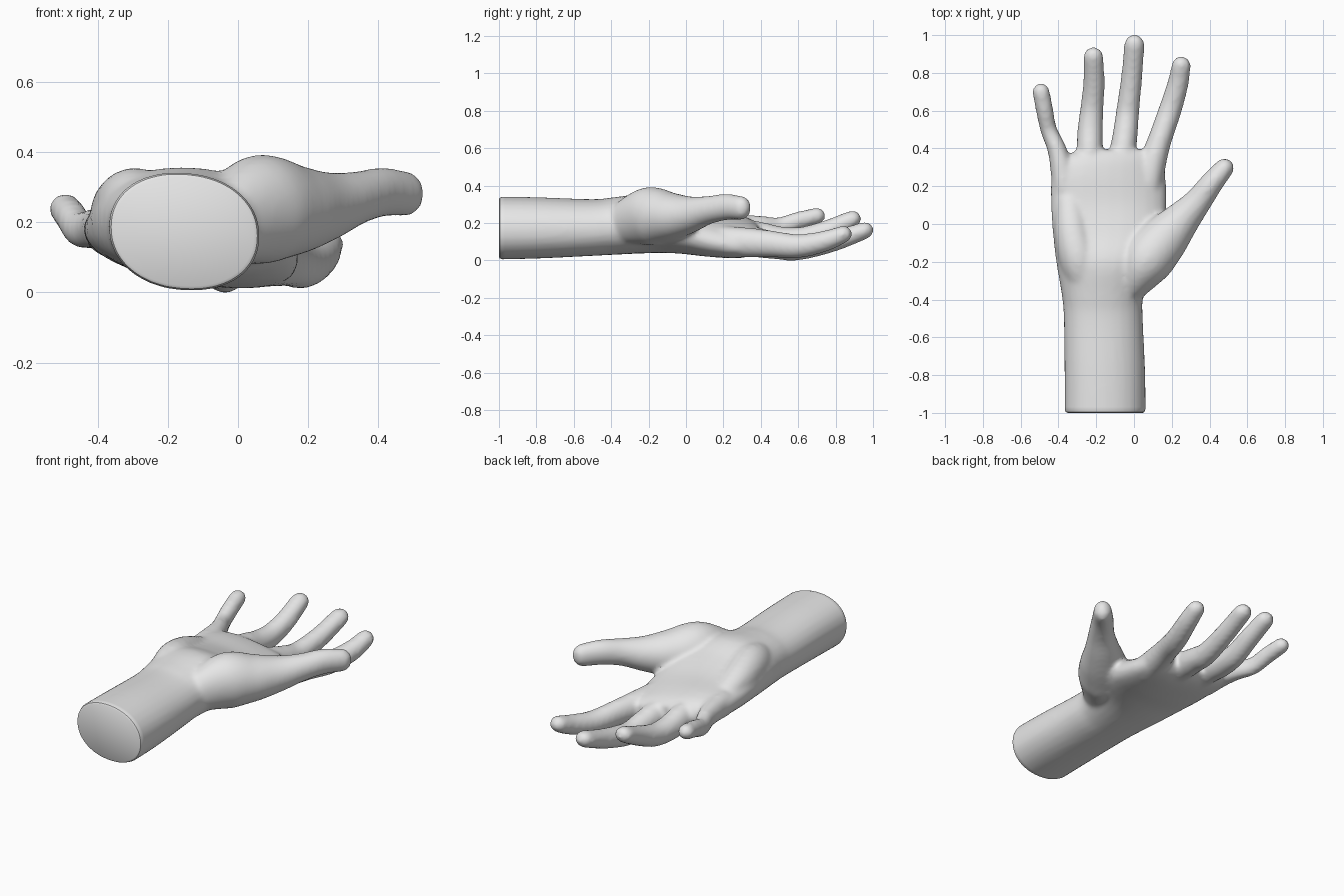
import bpy, bmesh, math
from mathutils import Vector

if "Cube" in bpy.data.objects:
    bpy.data.objects.remove(bpy.data.objects["Cube"])

SIDES = 28
bm = bmesh.new()


def smooth_rows(rows, steps=5):
    """Catmull-Rom interpolation of rows of numbers."""
    out = []
    for i in range(len(rows) - 1):
        a, b, c, d = (rows[max(i - 1, 0)], rows[i], rows[i + 1],
                      rows[min(i + 2, len(rows) - 1)])
        for s in range(steps):
            t = s / steps
            out.append([0.5 * (2 * q + (r - p) * t + (2 * p - 5 * q + 4 * r - w) * t * t
                               + (3 * q - p - 3 * r + w) * t ** 3)
                        for p, q, r, w in zip(a, b, c, d)])
    out.append(list(rows[-1]))
    return out


def loft(rings):
    """Closed skin over rings of (centre, side vector, up vector, squareness)."""
    loops = []
    for c, u, v, n in rings:
        loop = []
        for k in range(SIDES):
            a = 2 * math.pi * k / SIDES
            ca, sa = math.cos(a), math.sin(a)
            loop.append(bm.verts.new(c + u * math.copysign(abs(ca) ** (2 / n), ca)
                                     + v * math.copysign(abs(sa) ** (2 / n), sa)))
        loops.append(loop)
    faces = [bm.faces.new(loops[0]), bm.faces.new(loops[-1])]
    for p, q in zip(loops, loops[1:]):
        for k in range(SIDES):
            j = (k + 1) % SIDES
            faces.append(bm.faces.new((p[k], p[j], q[j], q[k])))
    bmesh.ops.recalc_face_normals(bm, faces=faces)


def digit(path):
    """Tube with a round tip along rows of (x, y, z, half width, half depth)."""
    rows = smooth_rows(path)
    pts = [Vector(r[:3]) for r in rows]
    rings = []
    for i, r in enumerate(rows):
        t = (pts[min(i + 1, len(pts) - 1)] - pts[max(i - 1, 0)]).normalized()
        side = t.cross(Vector((0, 0, 1))).normalized()
        up = side.cross(t)
        w, h = r[3] + 0.004, r[4] + 0.004
        rings.append((pts[i], side * w, up * h, 2))
    for deg in (25, 45, 62, 78):
        c, s = math.cos(math.radians(deg)), math.sin(math.radians(deg))
        rings.append((pts[-1] + t * w * s, side * w * c, up * h * c, 2))
    loft(rings)


# Forearm and palm: y, x min, x max, z min, z max, sideways tilt
body = [
    (-1.10, -.368, .062, .003, .342, -.06),
    (-0.80, -.368, .060, .010, .337, -.06),
    (-0.50, -.372, .047, .024, .327, -.04),
    (-0.38, -.382, .050, .030, .338, -.02),
    (-0.20, -.412, .100, .038, .355, .00),
    (-0.05, -.430, .160, .038, .305, -.05),
    (0.10, -.440, .172, .028, .260, -.12),
    (0.25, -.438, .168, .025, .235, -.17),
    (0.34, -.400, .150, .035, .210, -.17),
    (0.39, -.300, .100, .060, .175, -.14),
]
rings = []
for y, x0, x1, z0, z1, tilt in smooth_rows(body):
    rx = (x1 - x0) / 2
    rings.append((Vector(((x0 + x1) / 2, y, (z0 + z1) / 2)),
                  Vector((rx, 0, tilt * rx)), Vector((0, 0, (z1 - z0) / 2)), 2.15))
loft(rings)

# Heel of the palm on the little finger side
digit([(-.25, -.36, .22, .08, .08), (-.29, -.20, .245, .10, .105),
       (-.325, -.05, .235, .09, .09), (-.34, .10, .21, .07, .06)])

# Thumb with its muscle pad
digit([(-.02, -.34, .20, .08, .11), (.06, -.20, .235, .135, .152),
       (.16, -.08, .235, .125, .125), (.25, .02, .245, .095, .095),
       (.335, .115, .268, .070, .072), (.41, .215, .285, .058, .066),
       (.478, .296, .280, .048, .060)])

# Little, ring, middle and index fingers
digit([(-.37, .18, .175, .06, .07), (-.385, .30, .18, .055, .062),
       (-.41, .40, .18, .046, .054), (-.452, .50, .18, .040, .047),
       (-.473, .60, .212, .042, .044), (-.492, .70, .238, .042, .040)])
digit([(-.24, .22, .14, .07, .08), (-.235, .38, .13, .066, .075),
       (-.232, .50, .112, .063, .066), (-.222, .62, .115, .057, .060),
       (-.212, .75, .158, .053, .052), (-.215, .885, .218, .049, .043)])
digit([(-.08, .22, .11, .07, .08), (-.06, .38, .095, .066, .076),
       (-.046, .48, .078, .062, .068), (-.033, .60, .064, .057, .060),
       (-.012, .78, .100, .052, .052), (.002, .95, .158, .050, .043)])
digit([(.07, .20, .10, .075, .08), (.10, .33, .095, .068, .076),
       (.138, .45, .088, .059, .068), (.19, .60, .076, .057, .060),
       (.232, .74, .102, .052, .052), (.250, .838, .138, .047, .043)])

# Fuse all parts into one skin and soften the joints
mesh = bpy.data.meshes.new("rough_hand")
bm.to_mesh(mesh)
bm.free()
rough = bpy.data.objects.new("rough_hand", mesh)
bpy.context.collection.objects.link(rough)
remesh = rough.modifiers.new("fuse", 'REMESH')
remesh.mode = 'VOXEL'
remesh.voxel_size = 0.013
soften = rough.modifiers.new("soften", 'SMOOTH')
soften.factor = 0.5
soften.iterations = 9
bpy.context.view_layer.update()
fused = bpy.data.meshes.new_from_object(
    rough.evaluated_get(bpy.context.evaluated_depsgraph_get()))
bpy.data.objects.remove(rough)

# Cut the forearm flat and close it with a bevelled end
bm = bmesh.new()
bm.from_mesh(fused)
bmesh.ops.bisect_plane(bm, geom=bm.verts[:] + bm.edges[:] + bm.faces[:],
                       plane_co=(0, -.98, 0), plane_no=(0, -1, 0), clear_outer=True)
rim = [e for e in bm.edges if e.is_boundary]
centre = Vector((-.154, -.98, .172))
for scale, y in ((.975, -.995), (.93, -1.0)):
    ext = bmesh.ops.extrude_edge_only(bm, edges=rim)["geom"]
    rim = [g for g in ext if isinstance(g, bmesh.types.BMEdge) and g.is_boundary]
    for v in {v for e in rim for v in e.verts}:
        old = .975 if scale == .93 else 1.0
        v.co.x = centre.x + (v.co.x - centre.x) * scale / old
        v.co.z = centre.z + (v.co.z - centre.z) * scale / old
        v.co.y = y
bmesh.ops.holes_fill(bm, edges=rim, sides=0)
bmesh.ops.recalc_face_normals(bm, faces=bm.faces[:])

# Rest the hand on the ground
low = min(v.co.z for v in bm.verts)
bmesh.ops.translate(bm, verts=bm.verts[:], vec=(0, 0, -low))
bm.to_mesh(fused)
bm.free()

grey = bpy.data.materials.new("light grey")
grey.diffuse_color = (0.8, 0.8, 0.8, 1)
grey.use_nodes = True
grey.node_tree.nodes["Principled BSDF"].inputs["Base Color"].default_value = grey.diffuse_color
fused.materials.clear()
fused.materials.append(grey)
hand = bpy.data.objects.new("hand", fused)
bpy.context.collection.objects.link(hand)
bpy.context.view_layer.objects.active = hand
hand.select_set(True)
bpy.ops.object.shade_smooth_by_angle(angle=math.radians(35))
